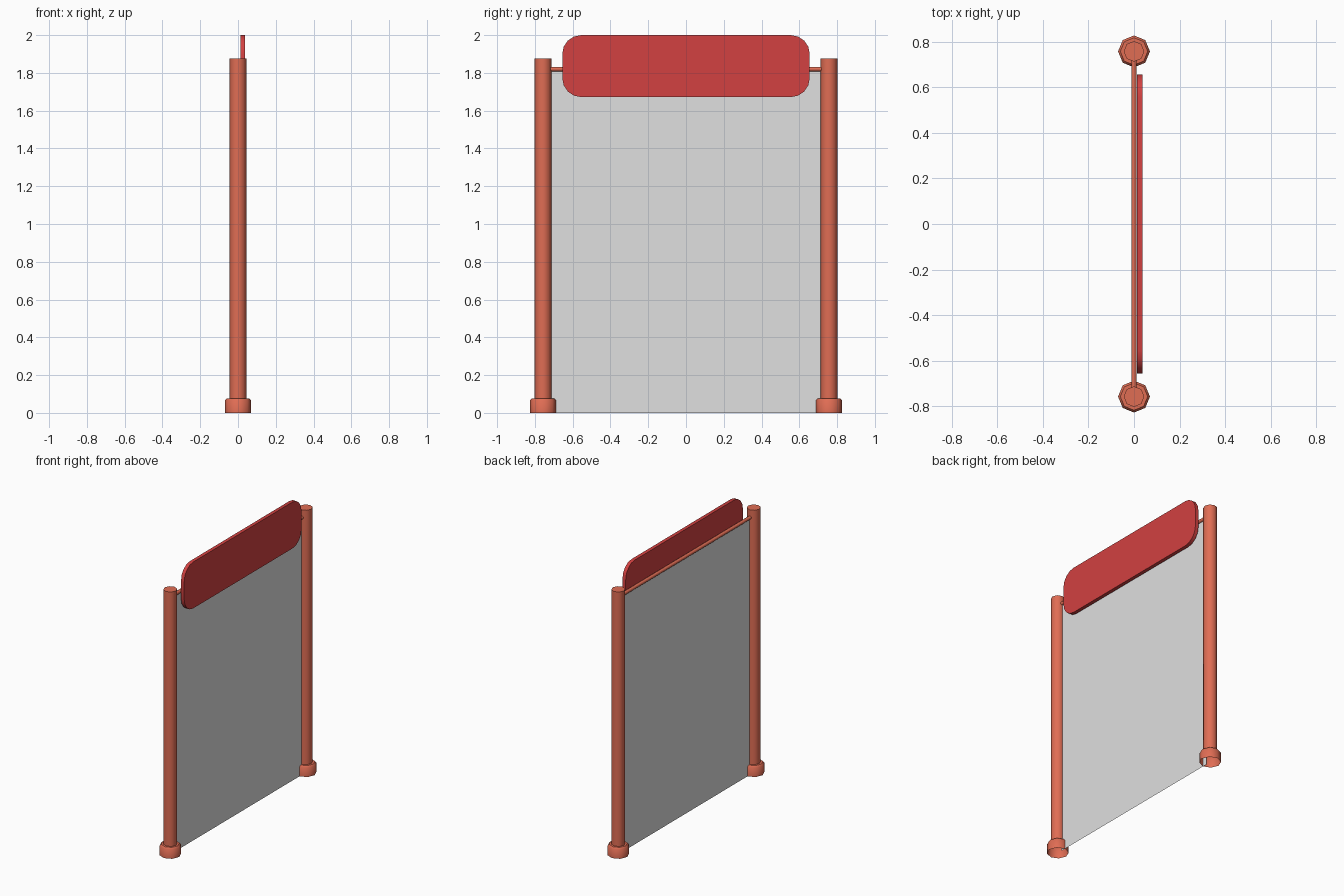
import bpy, bmesh, math

if "Cube" in bpy.data.objects:
    bpy.data.objects.remove(bpy.data.objects["Cube"])

def material(name, rgb):
    lin = [(c / 255 / 12.92) if c < 10 else ((c / 255 + 0.055) / 1.055) ** 2.4 for c in rgb]
    m = bpy.data.materials.new(name)
    m.diffuse_color = (*lin, 1)
    m.use_nodes = True
    m.node_tree.nodes["Principled BSDF"].inputs["Base Color"].default_value = m.diffuse_color
    return m

COPPER = material("copper", (224, 109, 84))
RED = material("red", (210, 65, 65))
GREY = material("light_grey", (224, 224, 224))

def finish(name, bm, mat, smooth=None):
    me = bpy.data.meshes.new(name)
    bm.to_mesh(me)
    bm.free()
    me.materials.append(mat)
    ob = bpy.data.objects.new(name, me)
    bpy.context.collection.objects.link(ob)
    if smooth:
        bpy.ops.object.select_all(action='DESELECT')
        ob.select_set(True)
        bpy.context.view_layer.objects.active = ob
        bpy.ops.object.shade_smooth_by_angle(angle=math.radians(smooth))
    return ob

# Eight-sided post with an open-bottomed foot, turned from one profile
def post(name, y, sides=8):
    profile = [(0.07, 0), (0.07, 0.065), (0.06, 0.076), (0.045, 0.076), (0.045, 1.875)]
    bm = bmesh.new()
    rings = []
    for r, z in profile:
        rings.append([bm.verts.new((r * math.cos(a), y + r * math.sin(a), z))
                      for a in (math.tau * i / sides for i in range(sides))])
    for lo, hi in zip(rings, rings[1:]):
        for i in range(sides):
            j = (i + 1) % sides
            bm.faces.new((lo[i], lo[j], hi[j], hi[i]))
    bm.faces.new(rings[-1])
    return finish(name, bm, COPPER, 46)

for side, y in (("left", -0.757), ("right", 0.757)):
    post(side + "_post", y)

# Thin cross rod between the posts
bpy.ops.mesh.primitive_cylinder_add(vertices=8, radius=0.012, depth=1.46,
                                    location=(0, 0, 1.82), rotation=(math.pi / 2, 0, 0))
rod = bpy.context.object
rod.name = "cross_rod"
rod.data.materials.append(COPPER)
bpy.ops.object.shade_smooth_by_angle(angle=math.radians(46))

# Hanging sheet
bm = bmesh.new()
bm.faces.new([bm.verts.new((0, y, z)) for y, z in
              ((-0.72, 0), (0.72, 0), (0.72, 1.82), (-0.72, 1.82))])
finish("hanging_sheet", bm, GREY)

# Rounded header board on the +x side
bm = bmesh.new()
r, seg = 0.1, 4
outline = []
for cy, cz, start in ((0.555, 1.9, 0), (-0.555, 1.9, 90), (-0.555, 1.772, 180), (0.555, 1.772, 270)):
    for k in range(seg + 1):
        a = math.radians(start + 90 * k / seg)
        outline.append((0.013, cy + r * math.cos(a), cz + r * math.sin(a)))
face = bm.faces.new([bm.verts.new(p) for p in outline])
ext = bmesh.ops.extrude_face_region(bm, geom=[face])
bmesh.ops.translate(bm, vec=(0.025, 0, 0),
                    verts=[g for g in ext["geom"] if isinstance(g, bmesh.types.BMVert)])
if not any(f.normal.x < -0.9 for f in bm.faces):
    bm.faces.new([v for v in bm.verts if v.co.x < 0.02])
bmesh.ops.recalc_face_normals(bm, faces=bm.faces[:])
finish("header_board", bm, RED, 30)
